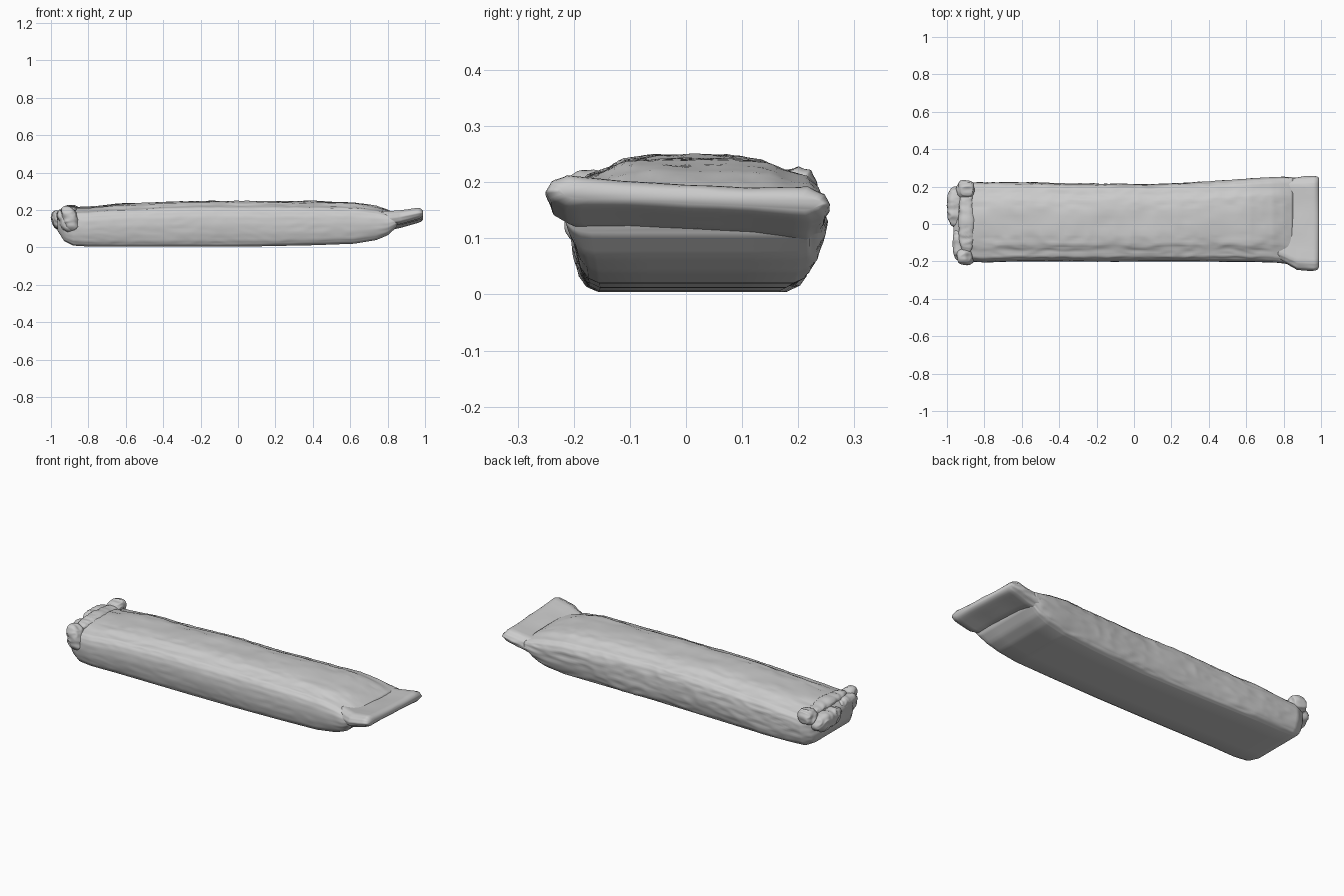
import bpy, bmesh, math
from mathutils import Vector, noise

if "Cube" in bpy.data.objects:
    bpy.data.objects.remove(bpy.data.objects["Cube"])

foil = bpy.data.materials.new("light grey wrapper")
foil.use_nodes = True
grey = (0.6, 0.6, 0.6, 1)
foil.diffuse_color = grey
foil.node_tree.nodes["Principled BSDF"].inputs["Base Color"].default_value = grey


def finish(name, bm):
    bmesh.ops.recalc_face_normals(bm, faces=bm.faces)
    for f in bm.faces:
        f.smooth = True
    mesh = bpy.data.meshes.new(name)
    bm.to_mesh(mesh)
    bm.free()
    mesh.materials.append(foil)
    obj = bpy.data.objects.new(name, mesh)
    bpy.context.collection.objects.link(obj)
    return obj


def crumple(p, amount):
    """Creases that run mostly along the bar."""
    fine = noise.noise(Vector((p.x * 9, p.y * 32, p.z * 32)))
    broad = noise.noise(Vector((p.x * 4 + 7, p.y * 9, p.z * 9)))
    return amount * (0.5 * broad + 0.6 * (0.4 - abs(fine)))


def sample(rows, x):
    """Eased interpolation between neighbouring stations."""
    for a, b in zip(rows, rows[1:]):
        if x <= b[0]:
            t = (x - a[0]) / (b[0] - a[0])
            return [p + (q - p) * t for p, q in zip(a, b)]
    return list(rows[-1])


def loft(name, rows, profile, step, tilt, amount):
    """Skin a normalised cross-section through stations x, y0, y1, z0, z1."""
    bm = bmesh.new()
    n = max(2, round((rows[-1][0] - rows[0][0]) / step))
    rings = []
    for i in range(n + 1):
        x, y0, y1, z0, z1 = sample(rows, rows[0][0] + (rows[-1][0] - rows[0][0]) * i / n)
        mid = Vector((x, (y0 + y1) / 2, (z0 + z1) / 2))
        ring = []
        for u, v in profile:
            p = Vector((x, y0 + (y1 - y0) * (u + 1) / 2, z0 + (z1 - z0) * v))
            p.z += tilt * u
            out = (p - mid).normalized()
            power = amount * (1 if v > 0.8 or u > 0.6 else 0.35)
            p += out * crumple(p, power) if v > 0.05 else Vector()
            ring.append(bm.verts.new(p))
        rings.append(ring)
    for a, b in zip(rings, rings[1:]):
        for j in range(len(a)):
            k = (j + 1) % len(a)
            bm.faces.new((a[j], a[k], b[k], b[j]))
    bm.faces.new(rings[0])
    bm.faces.new(rings[-1])
    return finish(name, bm)


def resample(points, parts):
    """Mirror half a profile and subdivide every edge."""
    loop = points + [(-u, v) for u, v in reversed(points)]
    out = []
    for a, b in zip(loop, loop[1:] + loop[:1]):
        for i in range(parts):
            t = i / parts
            out.append((a[0] + (b[0] - a[0]) * t, a[1] + (b[1] - a[1]) * t))
    return out


# Long bar with a flat base, rounded sides and a slightly raised top
bar_half = [(.78, 0), (.87, .04), (.93, .13), (.98, .3), (1, .48), (.99, .66),
            (.95, .78), (.87, .86), (.72, .9), (.56, .97), (.3, 1)]
bar_rows = [
    (-.965, -.13, .15, .09, .17), (-.93, -.18, .20, .035, .20),
    (-.88, -.20, .22, .010, .21), (-.80, -.205, .22, .005, .215),
    (-.65, -.20, .225, .004, .23), (-.2, -.20, .215, .004, .247),
    (.1, -.20, .212, .006, .247), (.4, -.20, .225, .012, .245),
    (.62, -.203, .24, .02, .24), (.74, -.205, .247, .04, .22),
    (.80, -.21, .25, .065, .20), (.85, -.22, .25, .11, .18)]
loft("wrapped_bar", bar_rows, resample(bar_half, 4), .012, 0, .012)

# Flattened, flared seal at the left end of the bar
seal_half = [(.96, .2), (1, .5), (.96, .8), (.85, 1), (.45, .9)]
seal_half = [(.45, .08), (.85, 0)] + seal_half
seal_rows = [
    (.77, -.19, .22, .09, .185), (.82, -.215, .25, .105, .185),
    (.87, -.245, .25, .115, .19), (.93, -.25, .255, .132, .198),
    (.965, -.25, .255, .142, .203), (.982, -.243, .25, .15, .195),
    (.99, -.23, .245, .16, .185)]
loft("flared_seal", seal_rows, resample(seal_half, 4), .01, -.012, .014)


def lump(name, centre, size, lean):
    """Crumpled pillow of folded wrapper."""
    bm = bmesh.new()
    bmesh.ops.create_icosphere(bm, subdivisions=5, radius=1)
    for v in bm.verts:
        d = v.co.copy()
        s = Vector([math.copysign(abs(c) ** .75, c) for c in d])
        p = Vector([c * k for c, k in zip(s, size)])
        p.x += lean * p.z
        p += Vector(centre)
        v.co = p + d * crumple(p, .02)
    return finish(name, bm)


# Folded-up seal at the right end, split into two lobes with raised corners
lump("back_fold", (-.945, .09, .145), (.047, .105, .05), -.2)
lump("front_fold", (-.918, -.105, .13), (.037, .10, .068), -.3)
lump("back_corner", (-.90, .185, .19), (.045, .046, .038), .2)
lump("front_corner", (-.90, -.175, .155), (.04, .042, .064), -.25)
lump("fold_ridge", (-.895, .02, .19), (.04, .17, .028), 0)
